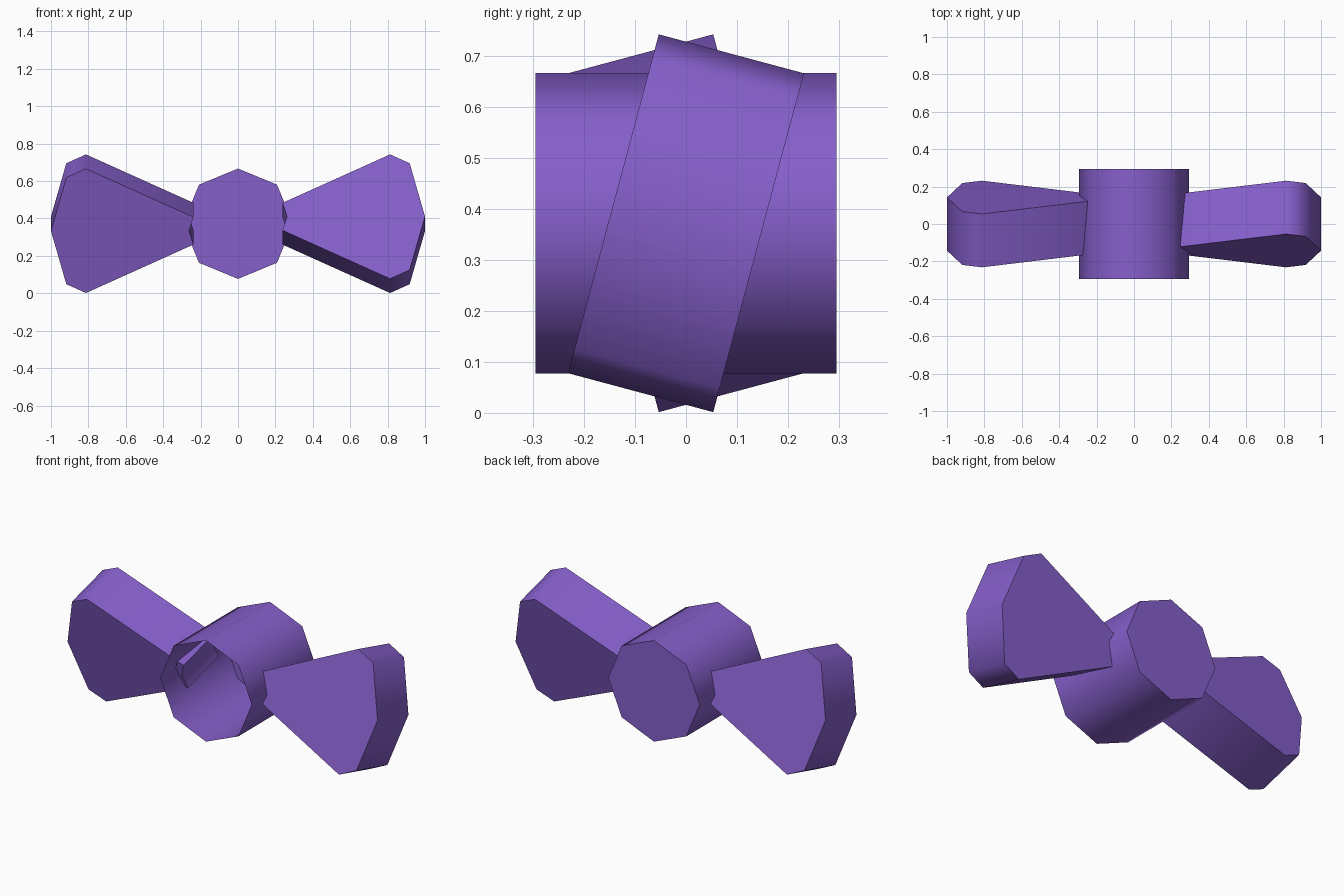
import bpy, bmesh, math
from mathutils import Matrix

if "Cube" in bpy.data.objects:
    bpy.data.objects.remove(bpy.data.objects["Cube"])

CZ = 0.372      # height of the shaft axis
R = 0.295       # hub radius and half length

purple = bpy.data.materials.new("purple")
purple.diffuse_color = (0.24, 0.115, 0.60, 1)
purple.use_nodes = True
purple.node_tree.nodes["Principled BSDF"].inputs["Base Color"].default_value = purple.diffuse_color


def prism(name, profile, half, matrix, open_front=False):
    """Extrude an x/z profile along y from -half to +half, then place it."""
    bm = bmesh.new()
    front = [bm.verts.new((x, -half, z)) for x, z in profile]
    back = [bm.verts.new((x, half, z)) for x, z in profile]
    n = len(profile)
    for i in range(n):
        j = (i + 1) % n
        bm.faces.new((front[i], back[i], back[j], front[j]))
    cap = bm.faces.new(front)
    bm.faces.new(back[::-1])
    bmesh.ops.recalc_face_normals(bm, faces=bm.faces)
    if open_front:
        bmesh.ops.delete(bm, geom=[cap], context='FACES_ONLY')
    bm.transform(matrix)
    me = bpy.data.meshes.new(name)
    bm.to_mesh(me)
    bm.free()
    me.materials.append(purple)
    ob = bpy.data.objects.new(name, me)
    bpy.context.collection.objects.link(ob)
    bpy.ops.object.select_all(action='DESELECT')
    ob.select_set(True)
    bpy.context.view_layer.objects.active = ob
    bpy.ops.object.shade_smooth_by_angle(angle=math.radians(60))
    return ob


lift = Matrix.Translation((0, 0, CZ))

# Hub: eight-sided cup, open at the front
octagon = [(R * math.cos(i * math.pi / 4), R * math.sin(i * math.pi / 4))
           for i in range(8)]
prism("hub", octagon, R, lift, open_front=True)

# Blades: flared paddles with a notched root, pitched 15 degrees
paddle = [(0.262, 0), (0.238, -0.076), (0.813, -0.344), (0.918, -0.295),
          (1.0, 0), (0.918, 0.295), (0.813, 0.344), (0.238, 0.076)]
pitch = Matrix.Rotation(math.radians(-15), 4, 'X')
for name, turn in (("right_blade", 0), ("left_blade", math.pi)):
    prism(name, paddle, 0.1475, lift @ Matrix.Rotation(turn, 4, 'Z') @ pitch)
